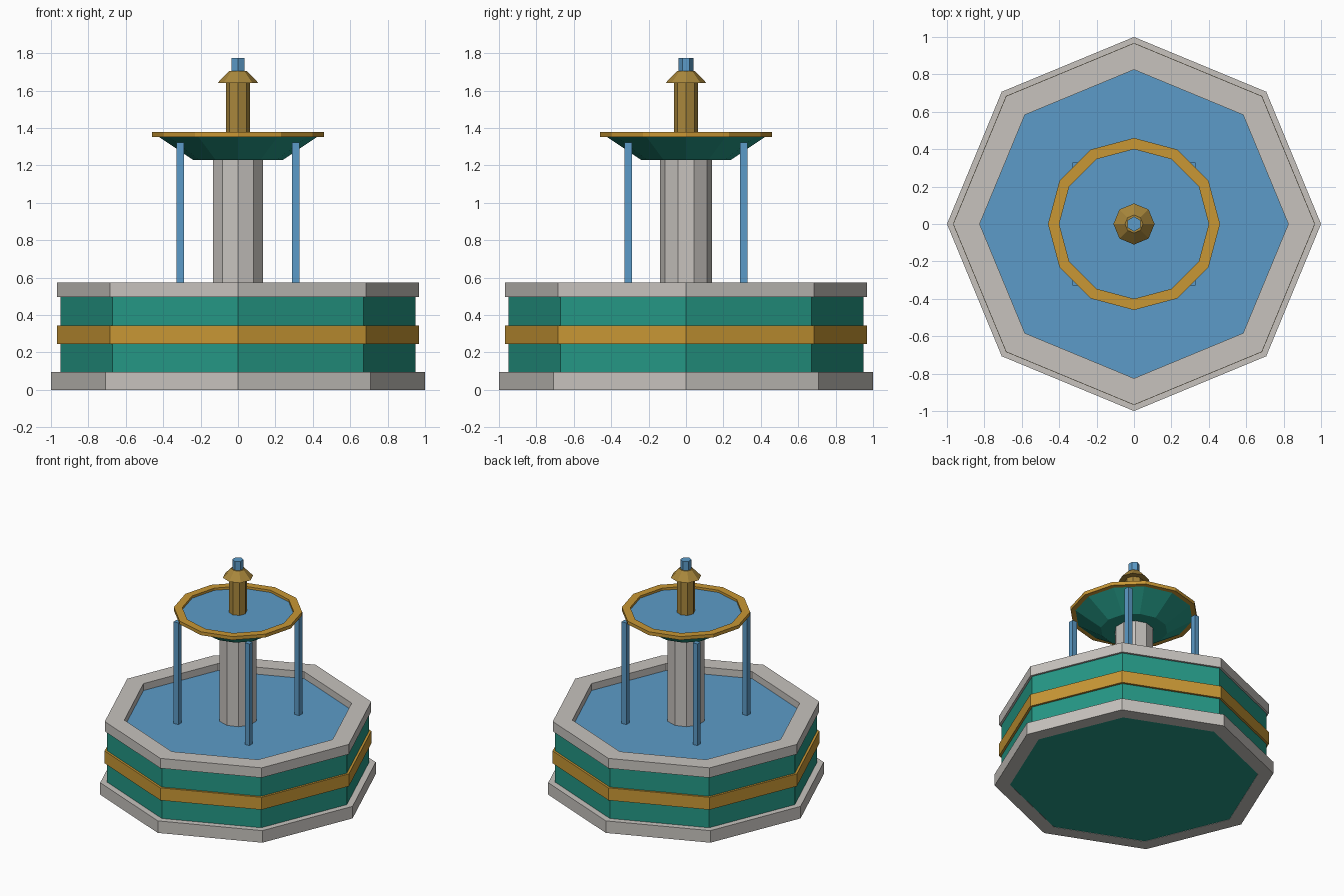
import bpy, bmesh, math

if "Cube" in bpy.data.objects:
    bpy.data.objects.remove(bpy.data.objects["Cube"])


def material(name, rgb):
    m = bpy.data.materials.new(name)
    m.diffuse_color = (*rgb, 1.0)
    m.use_nodes = True
    m.node_tree.nodes["Principled BSDF"].inputs["Base Color"].default_value = m.diffuse_color
    return m


STONE = material("pale_stone", (0.57, 0.545, 0.515))
GREEN = material("teal_green", (0.018, 0.31, 0.235))
GOLD = material("gold", (0.58, 0.31, 0.035))
BRONZE = material("dark_bronze", (0.40, 0.245, 0.045))
WATER = material("water_blue", (0.107, 0.33, 0.58))


def lathe(name, sides, profile, mat, closed=False, x=0.0, y=0.0, turn=0.0):
    """Flat-sided solid from (radius, z) points running bottom to top.
    closed=True joins last ring to first (hollow ring), otherwise ends are capped."""
    bm = bmesh.new()
    rings = []
    for r, z in profile:
        ring = []
        for i in range(sides):
            a = math.pi / 2 + turn + math.tau * i / sides
            ring.append(bm.verts.new((r * math.cos(a), r * math.sin(a), z)))
        rings.append(ring)
    pairs = list(zip(rings, rings[1:]))
    if closed:
        pairs.append((rings[-1], rings[0]))
    else:
        bm.faces.new(rings[0][::-1])
        bm.faces.new(rings[-1])
    for lo, hi in pairs:
        for i in range(sides):
            j = (i + 1) % sides
            bm.faces.new((lo[i], lo[j], hi[j], hi[i]))
    bmesh.ops.recalc_face_normals(bm, faces=bm.faces[:])
    me = bpy.data.meshes.new(name)
    bm.to_mesh(me)
    bm.free()
    me.materials.append(mat)
    ob = bpy.data.objects.new(name, me)
    ob.location = (x, y, 0)
    bpy.context.collection.objects.link(ob)
    return ob


def ring(name, sides, outer, inner, z0, z1, mat):
    return lathe(name, sides, [(outer, z0), (outer, z1), (inner, z1), (inner, z0)],
                 mat, closed=True)


# Octagonal basin
ring("base_plinth", 8, 1.0, 0.89, 0.0, 0.095, STONE)
lathe("basin_body", 8, [(0.95, 0.002), (0.95, 0.5)], GREEN)
ring("basin_band", 8, 0.968, 0.93, 0.245, 0.343, GOLD)
ring("basin_rim", 8, 0.967, 0.825, 0.497, 0.575, STONE)
lathe("basin_water", 8, [(0.83, 0.49), (0.83, 0.52)], WATER)

# Central column
lathe("column", 10, [(0.14, 0.51), (0.14, 1.24)], STONE)

# Upper bowl
lathe("upper_bowl", 12, [(0.24, 1.23), (0.43, 1.357)], GREEN)
ring("bowl_rim", 12, 0.46, 0.40, 1.353, 1.38, GOLD)
lathe("bowl_water", 12, [(0.405, 1.35), (0.405, 1.362)], WATER)

# Spout, cap and top jet
lathe("spout", 8, [(0.064, 1.355), (0.064, 1.645)], BRONZE)
lathe("spout_cap", 8, [(0.11, 1.64), (0.048, 1.705)], BRONZE)
lathe("top_jet", 6, [(0.04, 1.69), (0.04, 1.775)], WATER)

# Four square falling streams
for sx, side in ((-1, "left"), (1, "right")):
    for sy, depth in ((-1, "front"), (1, "back")):
        lathe(f"stream_{depth}_{side}", 4,
              [(0.02 * math.sqrt(2), 0.51), (0.02 * math.sqrt(2), 1.322)],
              WATER, x=0.31 * sx, y=0.31 * sy, turn=math.pi / 4)
